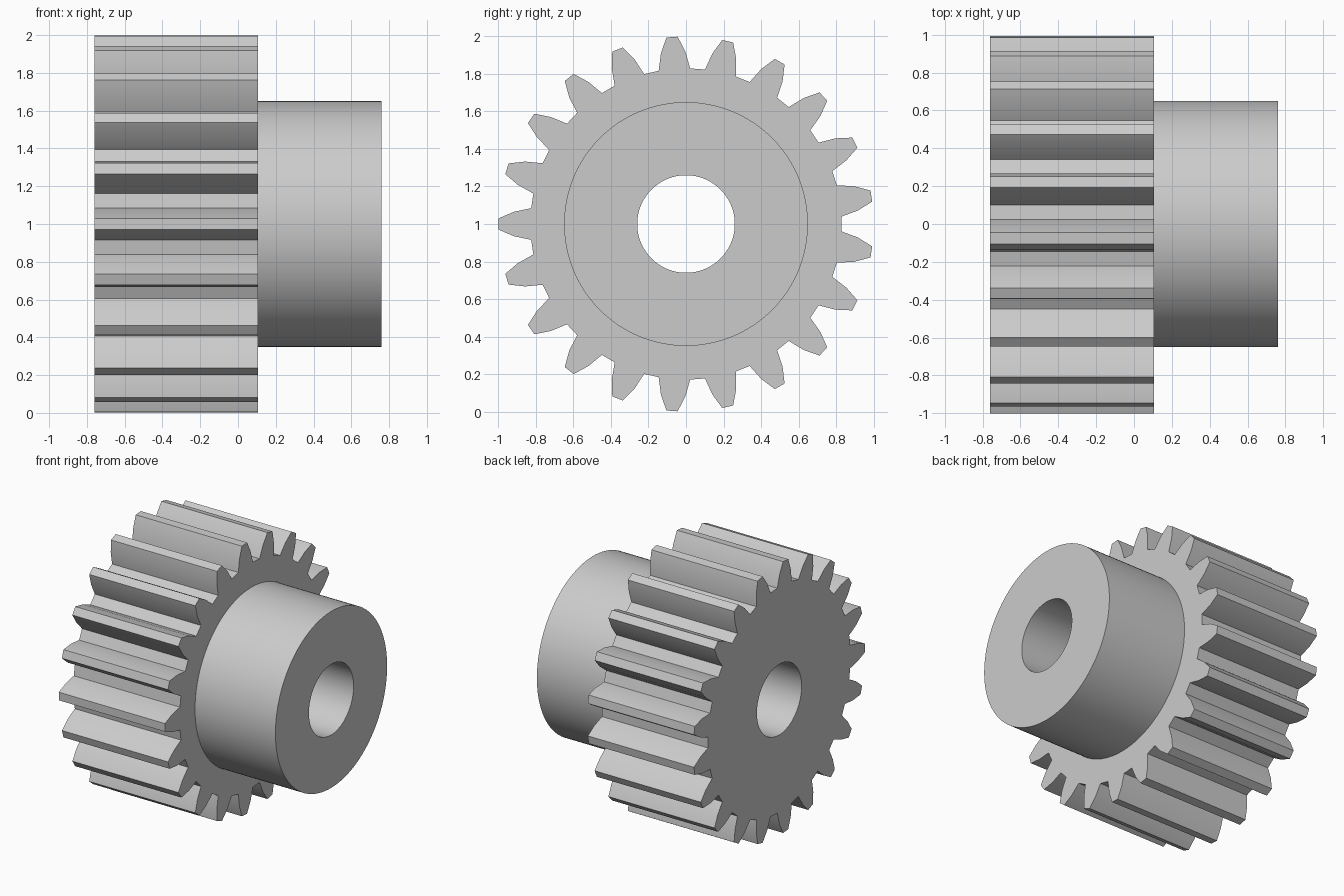
import bpy
import bmesh
import math

cube = bpy.data.objects.get("Cube")
if cube:
    bpy.data.objects.remove(cube, do_unlink=True)

TEETH = 21
PITCH = math.tau / TEETH
# One tooth: (radius, angle from the tooth centre)
TOOTH = [(0.83, -0.102), (0.92, -0.071), (1.0, -0.03),
         (1.0, 0.03), (0.92, 0.071), (0.83, 0.102)]
COUNT = TEETH * len(TOOTH)
BACK, STEP, FRONT = -0.76, 0.105, 0.76
HUB_RADIUS, BORE_RADIUS = 0.65, 0.26


def circle(radius):
    start = math.pi - PITCH / 2
    return [(radius, start + math.tau * (i + 0.5) / COUNT) for i in range(COUNT)]


def toothed():
    return [(r, math.pi + t * PITCH + a) for t in range(TEETH) for r, a in TOOTH]


def loft(name, sections, material):
    """Join a closed loop of cross-sections placed along the x axis."""
    bm = bmesh.new()
    rings = [[bm.verts.new((x, r * math.cos(a), 1 + r * math.sin(a)))
              for r, a in outline] for outline, x in sections]
    for k, ring in enumerate(rings):
        after = rings[(k + 1) % len(rings)]
        for i in range(COUNT):
            j = (i + 1) % COUNT
            bm.faces.new((ring[i], ring[j], after[j], after[i]))
    bmesh.ops.recalc_face_normals(bm, faces=bm.faces)
    mesh = bpy.data.meshes.new(name)
    bm.to_mesh(mesh)
    bm.free()
    mesh.materials.append(material)
    obj = bpy.data.objects.new(name, mesh)
    bpy.context.collection.objects.link(obj)
    bpy.ops.object.select_all(action="DESELECT")
    obj.select_set(True)
    bpy.context.view_layer.objects.active = obj
    bpy.ops.object.shade_smooth_by_angle(angle=math.radians(30))
    return obj


# Plain grey metal
grey = bpy.data.materials.new("grey_metal")
grey.use_nodes = True
colour = (0.6, 0.6, 0.6, 1)
grey.diffuse_color = colour
grey.node_tree.nodes["Principled BSDF"].inputs["Base Color"].default_value = colour

# Toothed wheel, stepped hub and through bore as one solid
bore, hub, teeth = circle(BORE_RADIUS), circle(HUB_RADIUS), toothed()
loft("spur_gear_with_hub", [
    (bore, BACK), (teeth, BACK), (teeth, STEP),
    (hub, STEP), (hub, FRONT), (bore, FRONT)], grey)
